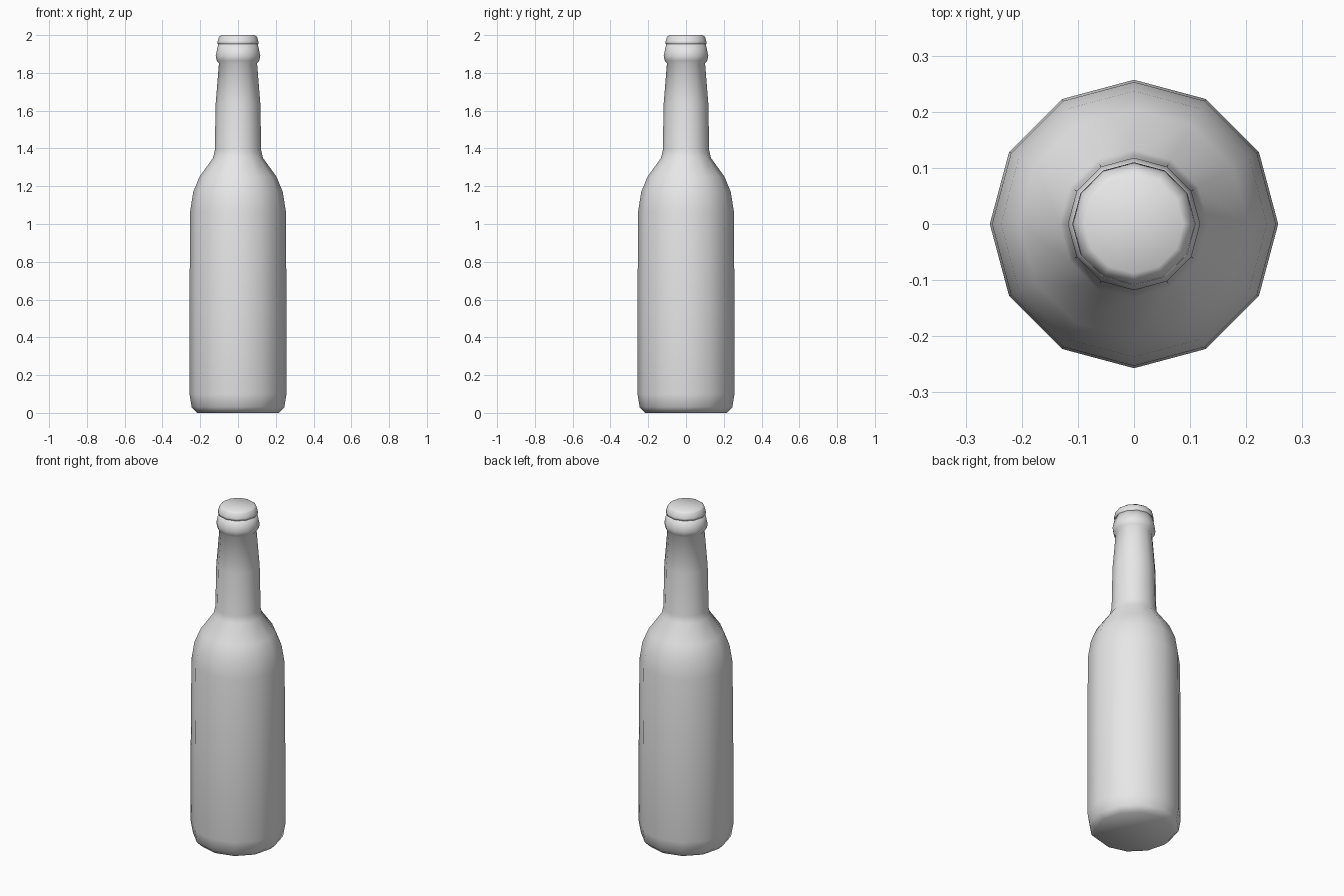
import bpy
import bmesh
from math import cos, sin, tau

if "Cube" in bpy.data.objects:
    bpy.data.objects.remove(bpy.data.objects["Cube"], do_unlink=True)

SIDES = 12

grey = bpy.data.materials.new("plain grey")
grey.use_nodes = True
colour = (0.8, 0.8, 0.8, 1)
grey.diffuse_color = colour
grey.node_tree.nodes["Principled BSDF"].inputs["Base Color"].default_value = colour


def lathe(name, profile):
    """Turn a (radius, height) profile around z and close both ends."""
    bm = bmesh.new()
    rings = [[bm.verts.new((r * cos(tau * i / SIDES), r * sin(tau * i / SIDES), z))
              for i in range(SIDES)] for r, z in profile]
    for low, high in zip(rings, rings[1:]):
        for i in range(SIDES):
            j = (i + 1) % SIDES
            bm.faces.new((low[i], low[j], high[j], high[i]))
    bm.faces.new(rings[0][::-1])
    bm.faces.new(rings[-1])
    for face in bm.faces:
        face.smooth = True
    mesh = bpy.data.meshes.new(name)
    bm.to_mesh(mesh)
    bm.free()
    mesh.materials.append(grey)
    obj = bpy.data.objects.new(name, mesh)
    bpy.context.collection.objects.link(obj)
    return obj


# Base, body, shoulder, neck and lip ring
lathe("bottle", [
    (0.215, 0.0), (0.245, 0.03), (0.257, 0.10), (0.257, 0.57),
    (0.253, 1.07), (0.237, 1.17), (0.204, 1.25), (0.132, 1.35),
    (0.123, 1.39), (0.118, 1.64), (0.101, 1.85), (0.113, 1.865),
    (0.118, 1.89), (0.104, 1.955),
])

# Crown cap with a rounded top edge
lathe("cap", [(0.110, 1.953), (0.108, 1.965), (0.101, 1.99), (0.088, 2.0)])
